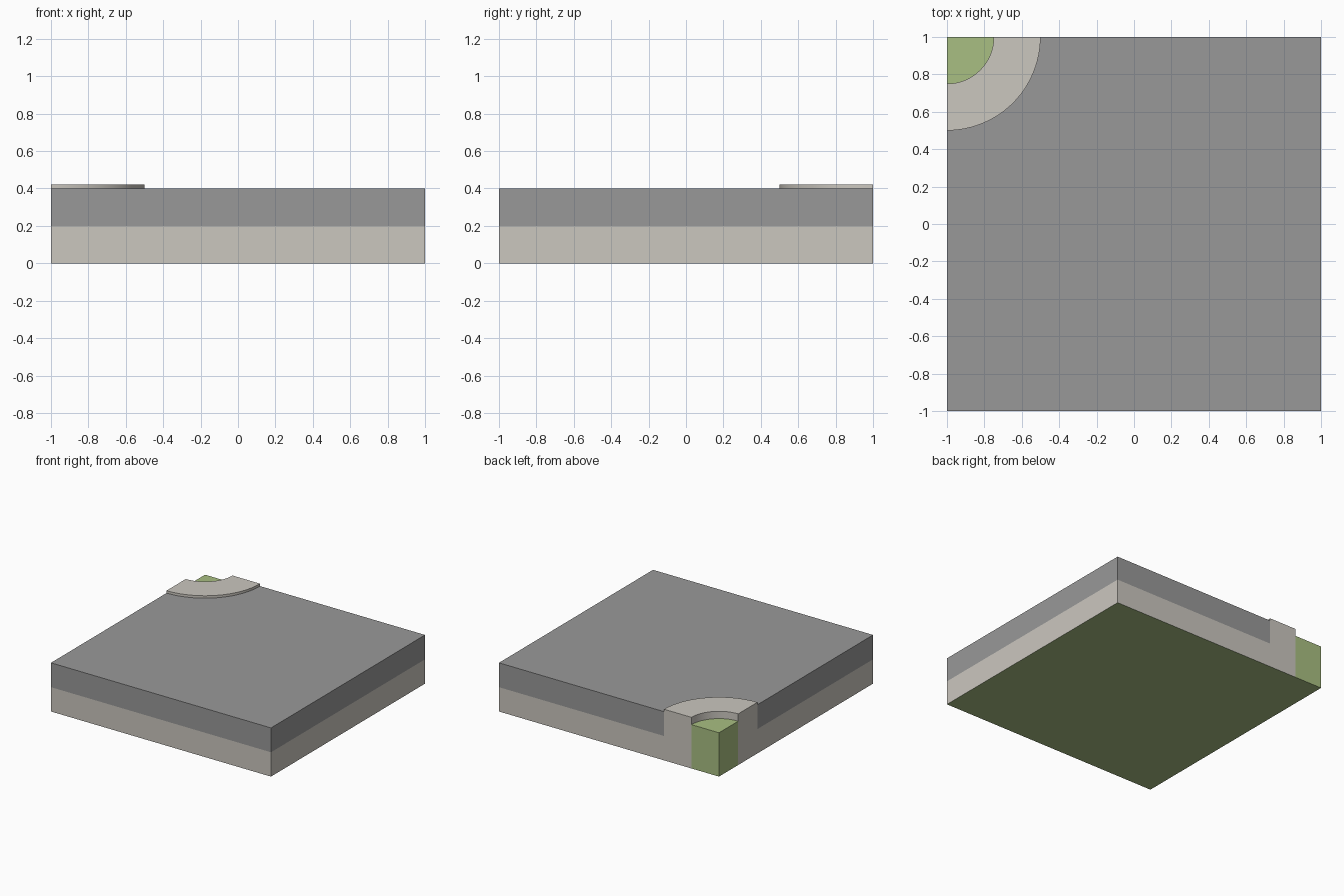
import bpy, bmesh, math

if "Cube" in bpy.data.objects:
    bpy.data.objects.remove(bpy.data.objects["Cube"])

def material(name, srgb):
    m = bpy.data.materials.new(name)
    lin = [((c / 255 + 0.055) / 1.055) ** 2.4 for c in srgb]
    m.diffuse_color = (*lin, 1.0)
    m.use_nodes = True
    m.node_tree.nodes["Principled BSDF"].inputs["Base Color"].default_value = m.diffuse_color
    return m

ASPHALT = material("asphalt grey", (153, 153, 153))
CONCRETE = material("concrete beige", (203, 199, 191))
GRASS = material("grass green", (169, 191, 130))
MATS = [ASPHALT, CONCRETE, GRASS]

R_GRASS, R_CURB = 0.25, 0.5
Z_GRASS, Z_ROAD, Z_CURB = 0.36, 0.4, 0.42
SEG = 24

def arc(r):
    """Quarter arc around the back left corner, counter-clockwise."""
    return [(-1 + r * math.cos(a), 1 + r * math.sin(a))
            for a in (-math.pi / 2 * (1 - i / SEG) for i in range(SEG + 1))]

def on_arc(p, q):
    """Radius of the arc holding both points, or None on straight sides."""
    for r in (R_GRASS, R_CURB):
        if all(abs(math.hypot(x + 1, y - 1) - r) < 1e-4 for x, y in (p, q)):
            return r
    return None

def prism(name, outline, levels, band_mats, top_mat, buried):
    """Stacked prism; arc walls up to the buried height are left open."""
    bm = bmesh.new()
    rings = [[bm.verts.new((x, y, z)) for x, y in outline] for z in levels]
    n = len(outline)
    for k, mat in enumerate(band_mats):
        for i in range(n):
            j = (i + 1) % n
            r = on_arc(outline[i], outline[j])
            if r and levels[k + 1] <= buried[r] + 1e-6:
                continue
            f = bm.faces.new((rings[k][i], rings[k][j], rings[k + 1][j], rings[k + 1][i]))
            f.material_index = MATS.index(mat)
            f.smooth = r is not None
    bm.faces.new(rings[-1]).material_index = MATS.index(top_mat)
    bm.faces.new(rings[0][::-1]).material_index = MATS.index(GRASS)  # underside
    bmesh.ops.delete(bm, geom=[v for v in bm.verts if not v.link_faces], context='VERTS')
    me = bpy.data.meshes.new(name)
    for m in MATS:
        me.materials.append(m)
    bm.to_mesh(me)
    bm.free()
    ob = bpy.data.objects.new(name, me)
    bpy.context.collection.objects.link(ob)
    bpy.ops.object.select_all(action='DESELECT')
    ob.select_set(True)
    bpy.context.view_layer.objects.active = ob
    bpy.ops.object.shade_smooth_by_angle(angle=math.radians(30))

# Road slab: concrete lower half, asphalt upper half
prism("road_slab", [(-1, -1), (1, -1), (1, 1)] + arc(R_CURB)[::-1],
      (0, 0.2, Z_ROAD), (CONCRETE, ASPHALT), ASPHALT, {R_GRASS: 1, R_CURB: 1})

# Raised curved kerb
prism("kerb", arc(R_CURB) + arc(R_GRASS)[::-1],
      (0, Z_GRASS, Z_ROAD, Z_CURB), (CONCRETE,) * 3, CONCRETE,
      {R_GRASS: Z_GRASS, R_CURB: Z_ROAD})

# Grass wedge in the corner, slightly sunken
prism("grass_corner", [(-1, 1)] + arc(R_GRASS),
      (0, Z_GRASS), (GRASS,), GRASS, {R_GRASS: 1, R_CURB: 1})
